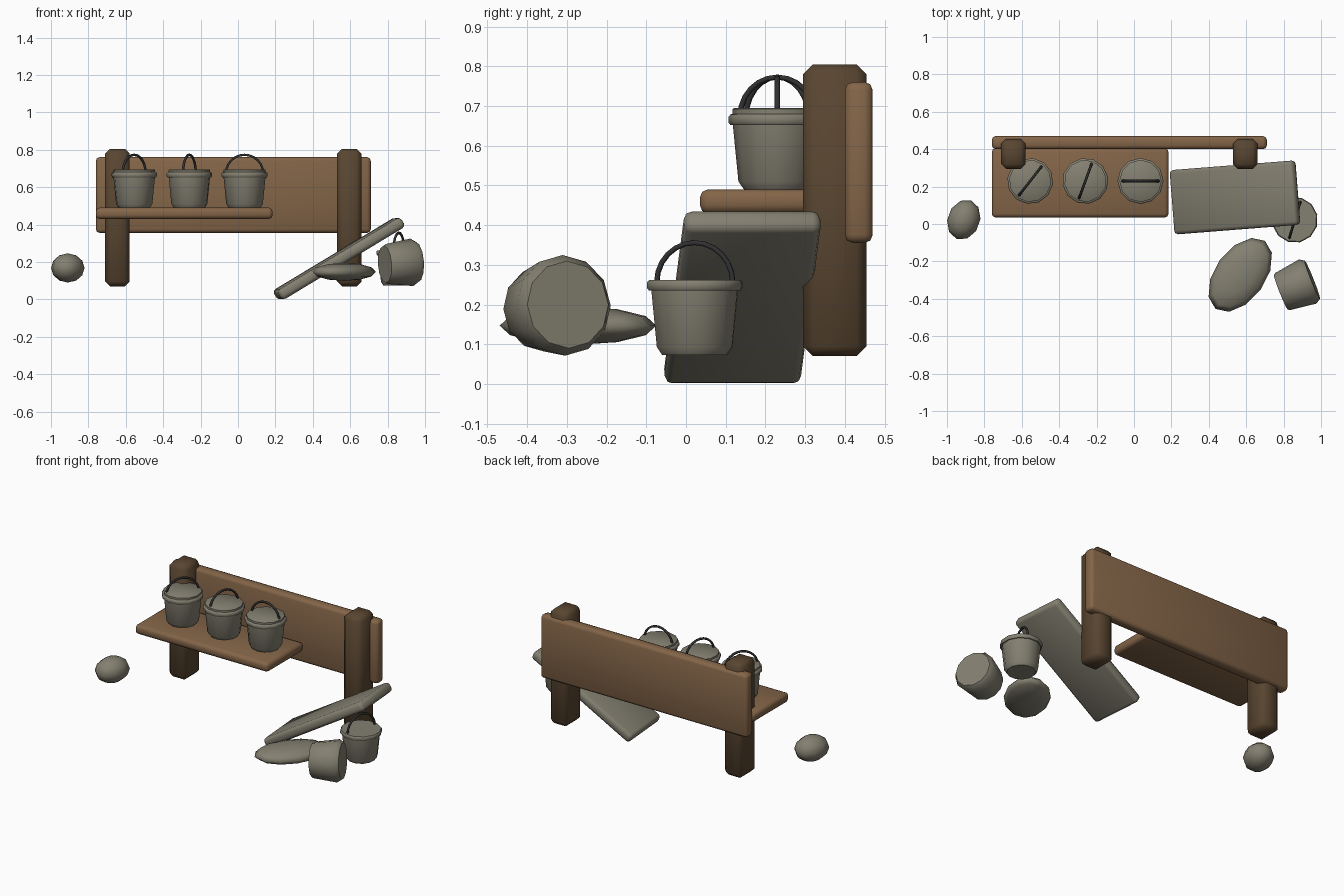
import bpy, bmesh
from math import pi, sin, cos, radians
from mathutils import Vector

cube = bpy.data.objects.get("Cube")
if cube:
    bpy.data.objects.remove(cube, do_unlink=True)


def material(name, rgb):
    m = bpy.data.materials.new(name)
    m.use_nodes = True
    m.diffuse_color = (*rgb, 1)
    m.node_tree.nodes["Principled BSDF"].inputs["Base Color"].default_value = (*rgb, 1)
    return m


plank_wood = material("plank wood", (0.23, 0.13, 0.065))
post_wood = material("dark post wood", (0.10, 0.06, 0.03))
stone = material("grey stone", (0.23, 0.215, 0.165))
iron = material("dark iron", (0.03, 0.03, 0.03))


def add_object(name, bm, mat, location=(0, 0, 0), rotation=(0, 0, 0)):
    bmesh.ops.recalc_face_normals(bm, faces=bm.faces)
    mesh = bpy.data.meshes.new(name)
    for f in bm.faces:
        f.smooth = True
    bm.to_mesh(mesh)
    bm.free()
    mesh.materials.append(mat)
    ob = bpy.data.objects.new(name, mesh)
    ob.location = location
    ob.rotation_euler = rotation
    bpy.context.collection.objects.link(ob)
    return ob


def sharpen(ob, angle=40):
    bpy.ops.object.select_all(action='DESELECT')
    ob.select_set(True)
    bpy.context.view_layer.objects.active = ob
    bpy.ops.object.shade_smooth_by_angle(angle=radians(angle))


def block(name, mat, size, location, bevel, segments, rotation=(0, 0, 0)):
    bm = bmesh.new()
    bmesh.ops.create_cube(bm, size=1)
    bmesh.ops.scale(bm, vec=size, verts=bm.verts)
    bmesh.ops.bevel(bm, geom=list(bm.edges), offset=bevel, segments=segments,
                    profile=0.5, affect='EDGES')
    return add_object(name, bm, mat, location, rotation)


def lathe(name, mat, profile, location, rotation=(0, 0, 0), sides=12):
    bm = bmesh.new()
    verts = [bm.verts.new((r, 0, z)) for r, z in profile]
    edges = [bm.edges.new(pair) for pair in zip(verts, verts[1:])]
    bmesh.ops.spin(bm, geom=verts + edges, cent=(0, 0, 0), axis=(0, 0, 1),
                   angle=2 * pi, steps=sides, use_duplicate=False)
    bmesh.ops.remove_doubles(bm, verts=bm.verts, dist=0.0005)
    ob = add_object(name, bm, mat, location, rotation)
    sharpen(ob)
    return ob


def rock(name, radii, location, yaw, sides, rings):
    bm = bmesh.new()
    bmesh.ops.create_uvsphere(bm, u_segments=sides, v_segments=rings, radius=1)
    bmesh.ops.scale(bm, vec=radii, verts=bm.verts)
    return add_object(name, bm, stone, location, (0, 0, radians(yaw)))


def handle(name, location, yaw, radius=0.1, steps=12):
    curve = bpy.data.curves.new(name, 'CURVE')
    curve.dimensions = '3D'
    curve.bevel_depth = 0.007
    curve.bevel_resolution = 1
    curve.use_fill_caps = True
    spline = curve.splines.new('POLY')
    spline.points.add(steps)
    for i, p in enumerate(spline.points):
        a = pi * i / steps
        p.co = (radius * cos(a), 0, radius * sin(a), 1)
    curve.materials.append(iron)
    ob = bpy.data.objects.new(name, curve)
    ob.location = location
    ob.rotation_euler = (0, 0, radians(yaw))
    bpy.context.collection.objects.link(ob)


BODY = [(0, 0), (0.084, 0), (0.098, 0.02), (0.112, 0.162)]
RIM = [(0.118, 0.162), (0.123, 0.168), (0.123, 0.183), (0.118, 0.189)]
LID = [(0.113, 0.19), (0.113, 0.202), (0.109, 0.205), (0, 0.205)]


def bucket(name, x, y, z, yaw, lid):
    top = LID if lid else [(0, 0.189)]
    lathe(name, stone, BODY + RIM + top, (x, y, z), (0, 0, radians(yaw)))
    handle(name + "_handle", (x, y, z + 0.183), yaw)


# Timber frame: back board, two posts and the shelf
block("back_board", plank_wood, (1.47, 0.07, 0.405), (-0.025, 0.435, 0.558), 0.02, 2)
for side, x in (("right", -0.645), ("left", 0.595)):
    block(side + "_post", post_wood, (0.13, 0.16, 0.735), (x, 0.375, 0.4375), 0.025, 1)
block("shelf", plank_wood, (0.945, 0.37, 0.06), (-0.288, 0.22, 0.46), 0.02, 2)

# Buckets on the shelf and on the ground
for i, (x, yaw) in enumerate(((-0.555, 52), (-0.26, 70), (0.035, 0))):
    bucket(f"shelf_bucket_{i + 1}", x, 0.23, 0.49, yaw, True)
bucket("ground_bucket", 0.86, 0.022, 0.073, 73, False)

# Tipped bucket lying on its side
base, mouth = Vector((0.785, -0.365, 0.188)), Vector((0.955, -0.297, 0.2))
tilt = (mouth - base).to_track_quat('Z', 'Y').to_euler()
lathe("tipped_bucket", stone,
      [(0, 0), (0.1, 0), (0.107, 0.012), (0.127, 0.155), (0.11, 0.182), (0, 0.182)],
      base, tilt)

# Leaning slab
block("leaning_slab", stone, (0.77, 0.345, 0.06), (0.54, 0.142, 0.218), 0.02, 2,
      (0, radians(-31), radians(4.5)))

# Loose stones
rock("flat_stone", (0.225, 0.135, 0.048), (0.568, -0.272, 0.147), 54, 12, 6)
rock("small_stone", (0.087, 0.11, 0.078), (-0.91, 0.023, 0.168), -20, 10, 6)
